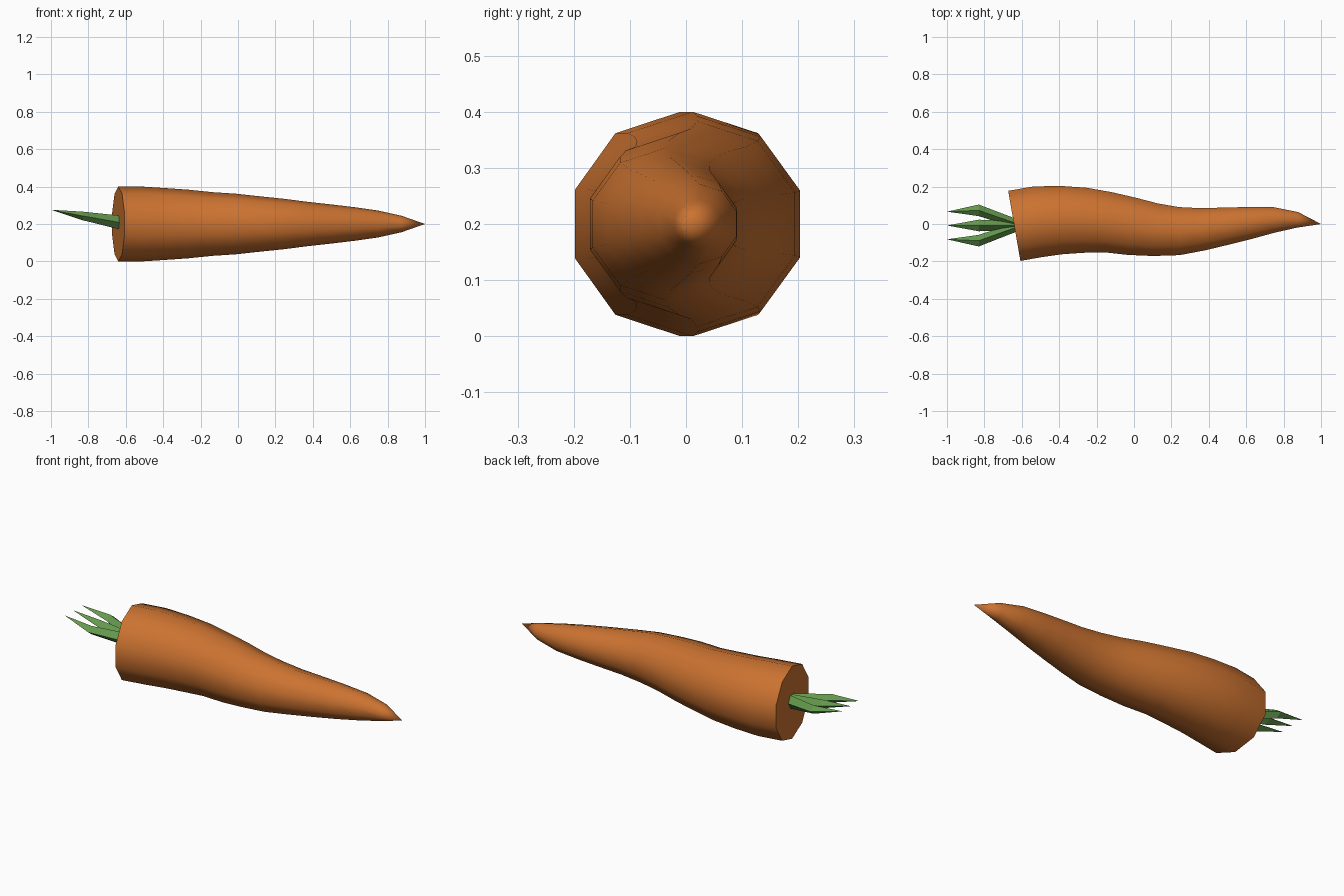
import bpy, math
from mathutils import Vector

if "Cube" in bpy.data.objects:
    bpy.data.objects.remove(bpy.data.objects["Cube"])


def material(name, rgb):
    m = bpy.data.materials.new(name)
    m.diffuse_color = (*rgb, 1)
    m.use_nodes = True
    m.node_tree.nodes["Principled BSDF"].inputs["Base Color"].default_value = m.diffuse_color
    return m


def build(name, verts, faces, mat):
    me = bpy.data.meshes.new(name)
    me.from_pydata(verts, [], faces)
    me.materials.append(mat)
    ob = bpy.data.objects.new(name, me)
    bpy.context.collection.objects.link(ob)
    return ob


def loft(name, rings, tip, mat):
    """Skin equal-sized rings, cap the start and close the end to a tip."""
    n = len(rings[0])
    verts = [v for r in rings for v in r] + [tip]
    faces = [tuple(range(n))[::-1]]
    for i in range(len(rings) - 1):
        for k in range(n):
            a, b = i * n + k, i * n + (k + 1) % n
            faces.append((a, b, b + n, a + n))
    s = (len(rings) - 1) * n
    faces += [(s + k, s + (k + 1) % n, len(verts) - 1) for k in range(n)]
    return build(name, verts, faces, mat)


orange = material("carrot orange", (0.60, 0.17, 0.03))
green = material("leaf green", (0.13, 0.32, 0.075))

# root: ten-sided rings square to a gently waving path
SIDES = 10
wave = [-.01, .012, .021, .02, .009, -.013, -.031, -.038, -.028, -.011, .006, .022, .022, 0]
radius = [.2, .2, .192, .183, .17, .162, .148, .135, .119, .105, .09, .072, .044]
path = [Vector((-.64 + 1.64 * i / 13, y, .2)) for i, y in enumerate(wave)]
rings = []
for i, r in enumerate(radius):
    t = (path[i + 1] - path[max(i - 1, 0)]).normalized()
    side = Vector((-t.y, t.x, 0))
    ring = []
    for k in range(SIDES):
        a = math.pi / 2 + math.tau * k / SIDES
        ring.append(path[i] + side * (r * math.cos(a)) + Vector((0, 0, r * math.sin(a))))
    rings.append(ring)
root = loft("carrot_root", rings, path[-1], orange)
bpy.context.view_layer.objects.active = root
root.select_set(True)
bpy.ops.object.shade_smooth_by_angle(angle=math.radians(50))
root.select_set(False)


# leaves: three flat-shaded diamond blades fanning from one stalk
def diamond(x, y, z, w, h):
    return [(x, y, z + h), (x, y + w, z), (x, y, z - h), (x, y - w, z)]


for name, base_y, mid_y, tip_y in (("leaf_left", .0, .073, .066),
                                   ("leaf_middle", -.007, -.008, -.008),
                                   ("leaf_right", -.014, -.089, -.082)):
    loft(name, [diamond(-.62, base_y, .206, .024, .038),
                diamond(-.83, mid_y, .243, .031, .023)],
         (-1, tip_y, .276), green)

# consistent outward normals
import bmesh
for ob in bpy.data.objects:
    bm = bmesh.new()
    bm.from_mesh(ob.data)
    bmesh.ops.recalc_face_normals(bm, faces=bm.faces)
    bm.to_mesh(ob.data)
    bm.free()
